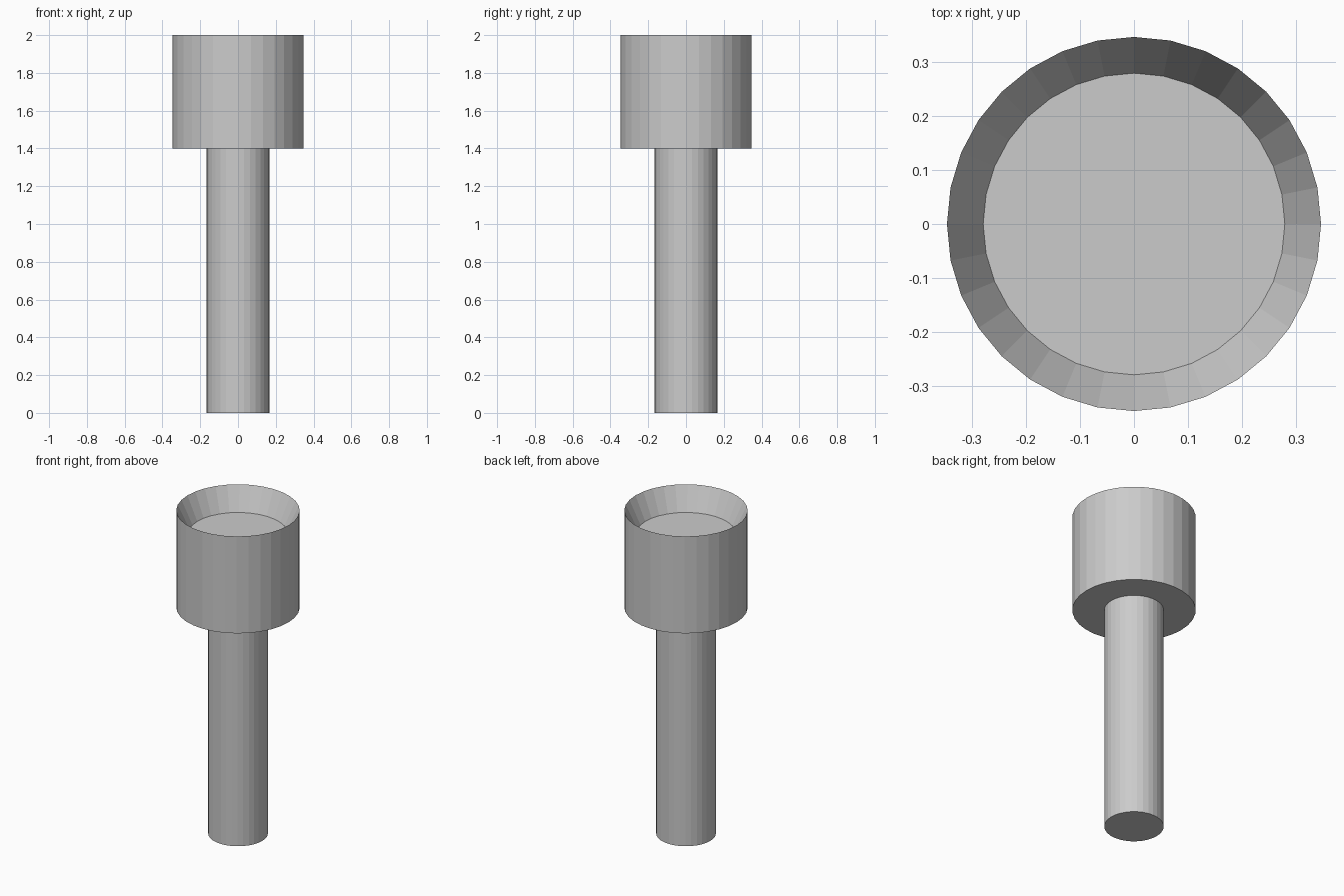
import bpy, bmesh, math

if "Cube" in bpy.data.objects:
    bpy.data.objects.remove(bpy.data.objects["Cube"])

SEGMENTS = 32


def lathe(name, profile):
    """Revolve a (radius, z) profile around z, capping both ends."""
    bm = bmesh.new()
    rings = []
    for r, z in profile:
        rings.append([bm.verts.new((r * math.cos(2 * math.pi * i / SEGMENTS),
                                    r * math.sin(2 * math.pi * i / SEGMENTS), z))
                      for i in range(SEGMENTS)])
    for a, b in zip(rings, rings[1:]):
        for i in range(SEGMENTS):
            j = (i + 1) % SEGMENTS
            bm.faces.new((a[i], a[j], b[j], b[i]))
    bm.faces.new(rings[0][::-1])
    bm.faces.new(rings[-1])
    bm.normal_update()
    mesh = bpy.data.meshes.new(name)
    bm.to_mesh(mesh)
    bm.free()
    obj = bpy.data.objects.new(name, mesh)
    bpy.context.collection.objects.link(obj)
    return obj


# Round stem, underside of the head, head wall, sharp rim, tapered recess floor
lathe("stem_with_dished_head", [
    (0.167, 0.0),
    (0.167, 1.4),
    (0.346, 1.4),
    (0.346, 2.0),
    (0.279, 1.857),
])
